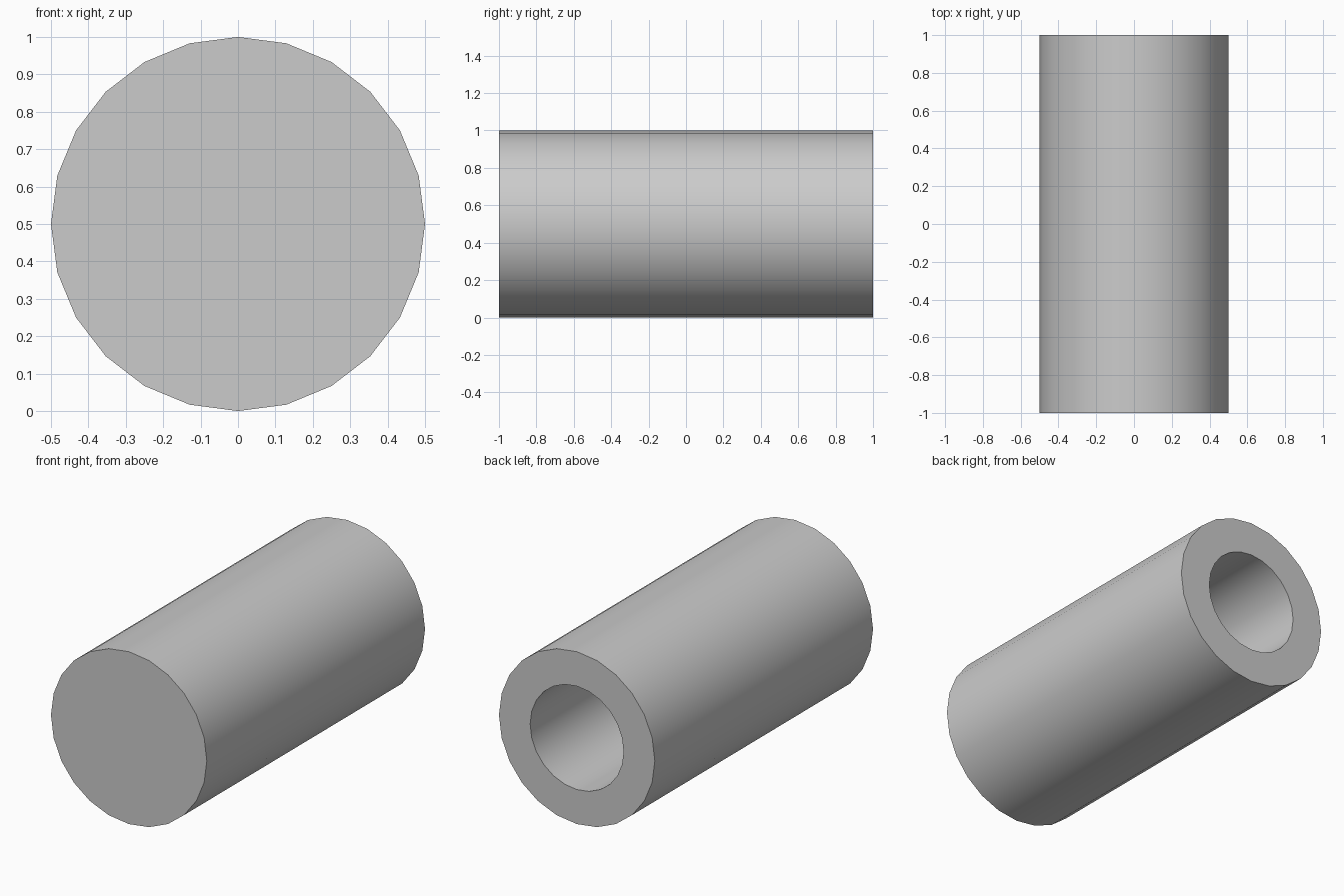
import bpy, bmesh, math

if "Cube" in bpy.data.objects:
    bpy.data.objects.remove(bpy.data.objects["Cube"])

SIDES = 24
# (radius, y) from the bore floor, out along the bore, over the rim, to the closed front
PROFILE = [(0.3, -0.8), (0.3, 1.0), (0.5, 1.0), (0.5, -0.8), (0.5, -1.0)]

bm = bmesh.new()


def ring(radius, y):
    angles = [2 * math.pi * i / SIDES for i in range(SIDES)]
    return [bm.verts.new((radius * math.cos(a), y, 0.5 + radius * math.sin(a))) for a in angles]


# Walls and rim of the blind tube
rings = [ring(r, y) for r, y in PROFILE]
for a, b in zip(rings, rings[1:]):
    for i in range(SIDES):
        j = (i + 1) % SIDES
        bm.faces.new((a[i], a[j], b[j], b[i]))

# Bore floor and closed front end
bm.faces.new(rings[0])
bm.faces.new(rings[-1])
bmesh.ops.recalc_face_normals(bm, faces=bm.faces)

mesh = bpy.data.meshes.new("closed_tube")
bm.to_mesh(mesh)
bm.free()
tube = bpy.data.objects.new("closed_tube", mesh)
bpy.context.collection.objects.link(tube)

# Smooth round walls, crisp end edges
bpy.context.view_layer.objects.active = tube
tube.select_set(True)
bpy.ops.object.shade_smooth_by_angle(angle=math.radians(30))
